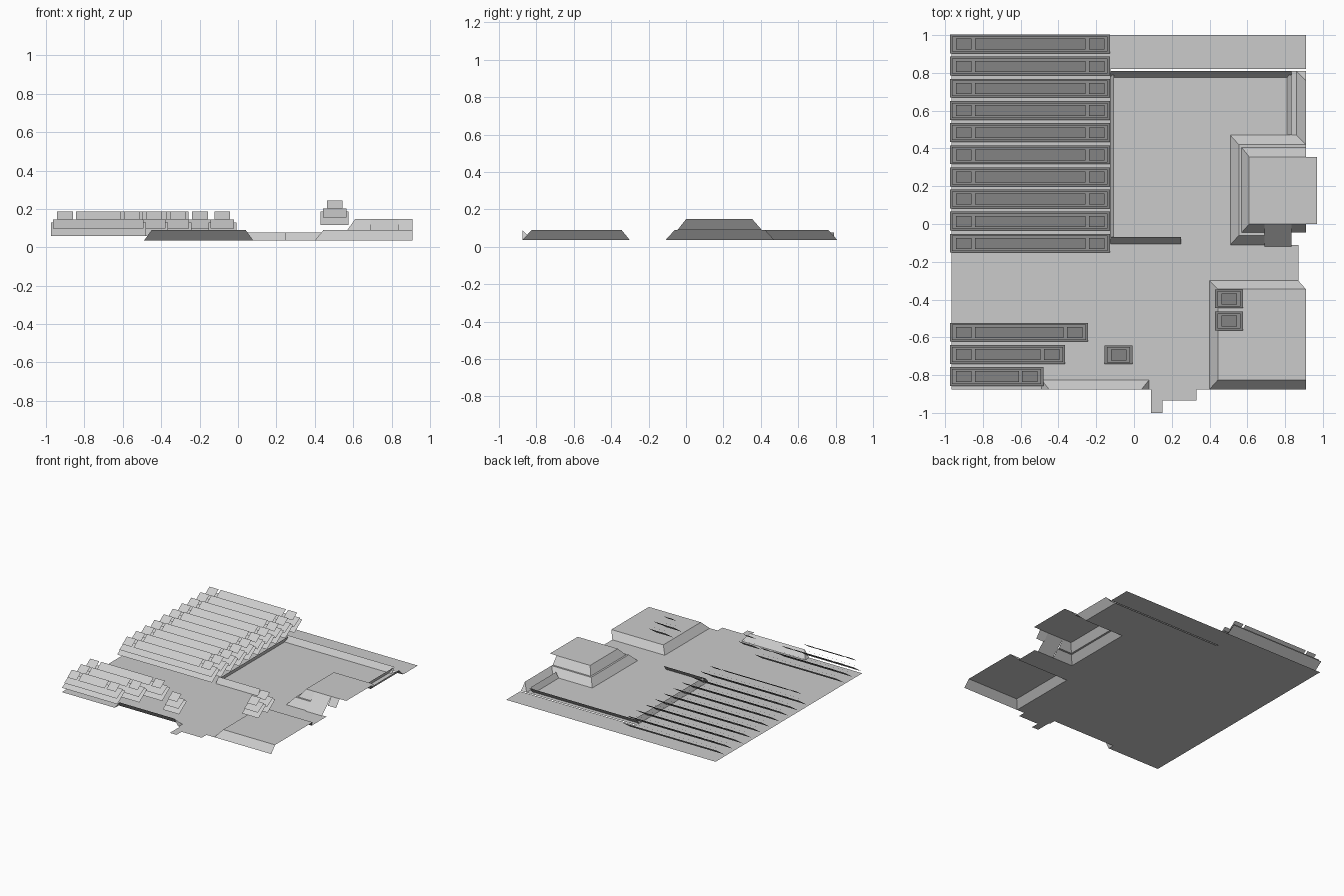
import bpy
import bmesh

if "Cube" in bpy.data.objects:
    bpy.data.objects.remove(bpy.data.objects["Cube"])

G, H, T = 0.035, 0.09, 0.147   # ground, hill and upper terrace heights

grey = bpy.data.materials.new("light_grey")
grey.diffuse_color = (0.6, 0.6, 0.6, 1)
grey.use_nodes = True
grey.node_tree.nodes["Principled BSDF"].inputs["Base Color"].default_value = grey.diffuse_color


def surface(name, polys):
    """Open sheet from polygons, every face turned upward."""
    bm = bmesh.new()
    for poly in polys:
        f = bm.faces.new([bm.verts.new(p) for p in poly])
        f.normal_update()
        if f.normal.z < 0:
            f.normal_flip()
    bmesh.ops.remove_doubles(bm, verts=bm.verts, dist=0.0005)
    me = bpy.data.meshes.new(name)
    bm.to_mesh(me)
    bm.free()
    me.materials.append(grey)
    ob = bpy.data.objects.new(name, me)
    bpy.context.collection.objects.link(ob)
    return ob


def rect(x0, y0, x1, y1, z0=G, z1=None):
    """Rectangle sloping from z0 at y0 to z1 at y1."""
    z1 = z0 if z1 is None else z1
    return [(x0, y0, z0), (x1, y0, z0), (x1, y1, z1), (x0, y1, z1)]


def rect_x(x0, y0, x1, y1, z0, z1):
    """Rectangle sloping from z0 at x0 to z1 at x1."""
    return [(x0, y0, z0), (x1, y0, z1), (x1, y1, z1), (x0, y1, z0)]


def loft(levels):
    """Quads joining successive (z, outline) levels."""
    polys = []
    for (za, a), (zb, b) in zip(levels, levels[1:]):
        for i in range(len(a) - 1):
            polys.append([(*a[i], za), (*a[i + 1], za), (*b[i + 1], zb), (*b[i], zb)])
    return polys


def cap(z, outline):
    return [(x, y, z) for x, y in outline]


# Flat ground with its front tab and rear strip
surface("ground", [rect(*r) for r in (
    (-0.965, -0.875, -0.49, -0.825), (0.08, -0.875, 0.40, -0.825),
    (-0.965, -0.825, 0.40, -0.30), (-0.965, -0.30, 0.87, -0.11),
    (-0.965, -0.11, 0.51, 0.47), (-0.965, 0.47, 0.86, 0.81),
    (-0.965, 0.81, -0.125, 1.0),
    (0.09, -0.935, 0.33, -0.875), (0.09, -1.0, 0.15, -0.935))])
surface("rear_strip", [rect(-0.125, 0.82, 0.91, 1.0)])

# Front right hill, open to the east
low = [(0.91, -0.875), (0.40, -0.875), (0.40, -0.30), (0.87, -0.30)]
top = [(0.91, -0.825), (0.445, -0.825), (0.445, -0.345), (0.91, -0.345)]
surface("front_hill", loft([(G, low), (H, top)]) + [cap(H, top)])

# Two-step hill on the east side with overhanging top
steps = [
    (G, [(0.69, -0.11), (0.51, -0.11), (0.51, 0.47), (0.86, 0.47)]),
    (H, [(0.69, -0.06), (0.555, -0.06), (0.555, 0.42), (0.91, 0.42)]),
    (H, [(0.69, -0.045), (0.57, -0.045), (0.57, 0.405), (0.91, 0.405)]),
    (T, [(0.69, 0.0), (0.61, 0.0), (0.61, 0.355), (0.91, 0.355)])]
surface("stepped_hill", loft(steps) + [
    rect(0.61, 0.0, 0.97, 0.355, T),
    rect(0.835, -0.045, 0.91, 0.0, H, T)])
surface("hill_ramp", [rect(0.69, -0.12, 0.835, 0.0, G, T)])

# Bank rising toward the front edge, with sloped ends
surface("front_bank", [
    [(-0.49, -0.825, G), (0.08, -0.825, G), (0.04, -0.875, H), (-0.45, -0.875, H)],
    [(0.08, -0.825, G), (0.08, -0.875, G), (0.04, -0.875, H)],
    [(-0.49, -0.825, G), (-0.49, -0.875, G), (-0.45, -0.875, H)]])

# Bank rising toward the east edge
surface("east_bank", [
    [(0.86, 0.47, G), (0.86, 0.81, G), (0.91, 0.76, H), (0.91, 0.42, H)],
    [(0.86, 0.81, G), (0.91, 0.81, G), (0.91, 0.76, H)]])

# Low sloped kerbs around the yard
K = 0.077
surface("rear_kerb", [rect(-0.125, 0.775, 0.835, 0.81, G, K)])
surface("middle_kerb", [rect(-0.125, -0.105, 0.25, -0.07, G, K)])
surface("east_kerb", [rect_x(0.81, 0.47, 0.835, 0.79, G, K)])
surface("west_kerb", [rect_x(-0.125, -0.07, -0.105, 0.79, G, K)])


def panel_stack(name, x0, x1, y, blocks, lift=0.0):
    """Three layers of parallel tilted panels; y is the front edge."""
    z = 0.06 + lift
    polys = [rect(x0, y, x1, y + 0.1, z, z + 0.07),
             rect(x0 + 0.012, y + 0.01, x1 - 0.012, y + 0.09, z + 0.038, z + 0.094 - 0.01)]
    for a, b in blocks:
        polys.append(rect(a, y + 0.02, b, y + 0.078, z + 0.085, z + 0.126))
    surface(name, polys)


# Long stacks: a small block at each end and a long one between
def long_stack(name, x1, y):
    x0 = -0.975
    panel_stack(name, x0, x1, y, [
        (x0 + 0.033, x0 + 0.115), (x0 + 0.132, x1 - 0.13), (x1 - 0.112, x1 - 0.03)])


for i in range(10):
    long_stack(f"long_stack_{i + 1}", -0.127, -0.152 + i * 0.1172)
for i, x1 in enumerate((-0.48, -0.365, -0.243)):
    long_stack(f"front_stack_{i + 1}", x1, -0.857 + i * 0.117)

# Short stacks: single block
for i, (x, y, lift) in enumerate(((-0.155, -0.742, 0.0), (0.43, -0.563, 0.057),
                                  (0.43, -0.446, 0.057))):
    panel_stack(f"short_stack_{i + 1}", x, x + 0.147, y, [(x + 0.033, x + 0.114)], lift)
